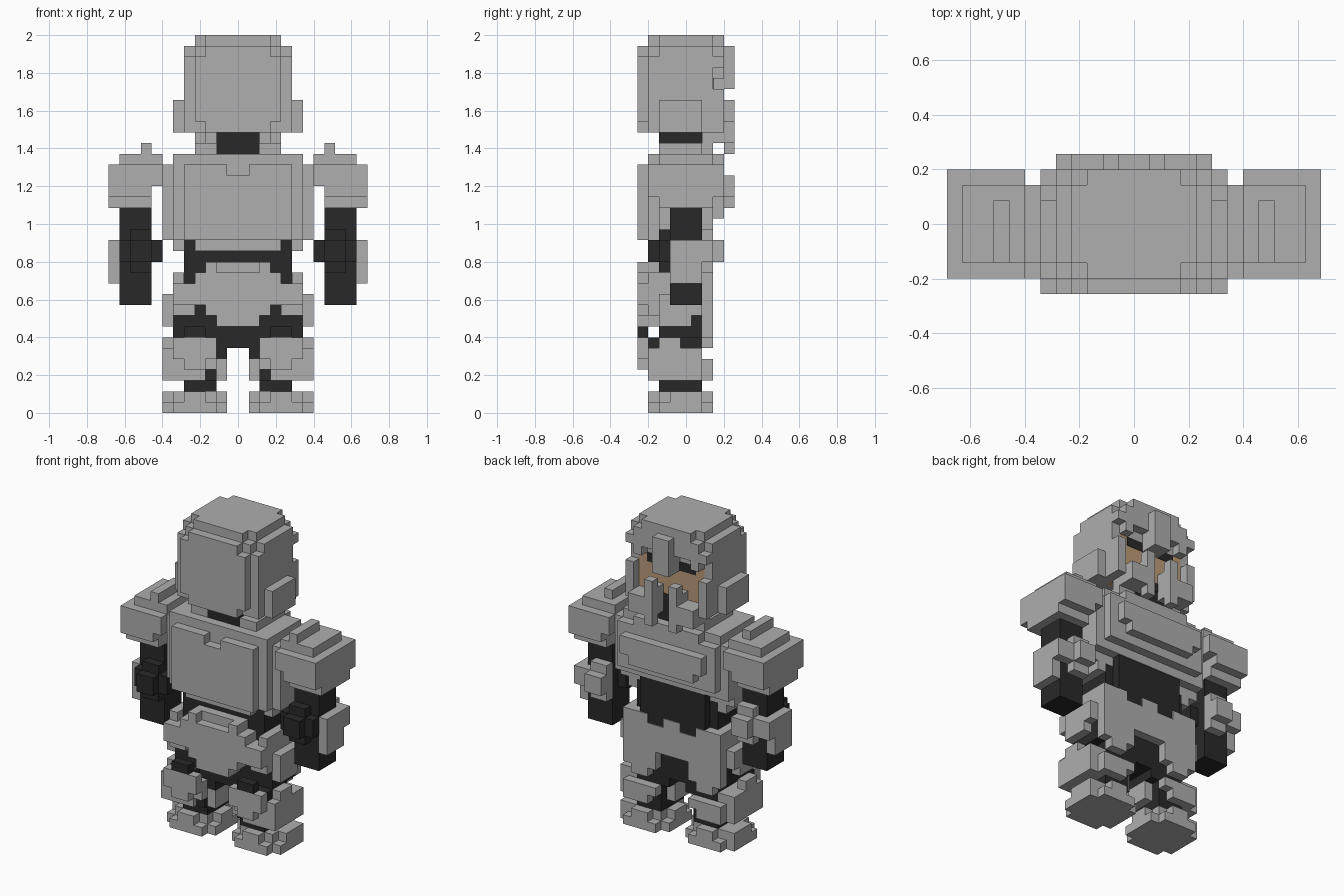
import bpy, bmesh
from mathutils import Vector

cube = bpy.data.objects.get("Cube")
if cube:
    bpy.data.objects.remove(cube)

V = 2 / 35  # size of one block


def material(name, col):
    m = bpy.data.materials.new(name)
    m.use_nodes = True
    m.diffuse_color = (*col, 1)
    m.node_tree.nodes["Principled BSDF"].inputs["Base Color"].default_value = (*col, 1)
    return m


STEEL = material("steel grey", (0.425, 0.425, 0.425))
DARK = material("dark cloth", (0.022, 0.022, 0.022))
SKIN = material("skin tan", (0.50, 0.335, 0.19))


def part(name, mat, boxes, mirror=False, sign=1):
    """Boxes are (x0, x1, y0, y1, z0, z1) in blocks; y counts from the front."""
    bm = bmesh.new()
    for s in ((1, -1) if mirror else (sign,)):
        for x0, x1, y0, y1, z0, z1 in boxes:
            xa, xb = sorted((x0 * s, x1 * s))
            lo = Vector((xa, y0 - 4.5, z0)) * V
            hi = Vector((xb, y1 - 4.5, z1)) * V
            verts = bmesh.ops.create_cube(bm, size=1)["verts"]
            for v in verts:
                v.co = Vector([(lo[i] + hi[i]) / 2 + v.co[i] * (hi[i] - lo[i]) for i in range(3)])
    me = bpy.data.meshes.new(name)
    bm.to_mesh(me)
    bm.free()
    me.materials.append(mat)
    ob = bpy.data.objects.new(name, me)
    bpy.context.collection.objects.link(ob)
    return ob


def pair(name, mat, boxes):
    part("left_" + name, mat, boxes)
    part("right_" + name, mat, boxes, sign=-1)


# Helmet: stepped dome, side walls and brow
part("helmet", STEEL, [
    (-4, 4, 2, 7, 34, 35), (-3, 3, 1, 8, 34, 35),
    (-4, 4, 1, 8, 32, 34), (-5, 5, 2, 7, 31, 34),
    (-4, 4, 0, 1, 27, 33), (-3, 3, 0, 1, 26, 34),
    (-5, 5, 1, 5, 26, 33), (-5, 5, 7, 8, 32, 33)])
pair("helmet_side", STEEL, [
    (4, 5, 1, 7, 26, 33), (5, 6, 2, 6, 26, 29), (3, 4, 7, 8, 31, 32),
    (2, 4, 7, 8, 25, 27), (4, 5, 6, 8, 26, 30), (3, 4, 6, 7, 25, 26)])
part("nose_guard", STEEL, [(-1, 1, 7, 9, 30, 34)])
pair("cheek_bar", STEEL, [(1, 2, 8, 9, 24, 29), (1, 2, 7, 8, 25, 28), (2, 4, 8, 9, 25, 27)])

# Face set back inside the helmet
part("face", SKIN, [(-4, 4, 5, 7, 26, 32)])
pair("eye", DARK, [(1, 3, 6.9, 7.05, 30, 31)])
part("mouth", DARK, [(-1, 1, 6.9, 7.05, 26, 27)])
part("neck", DARK, [(-2, 2, 2, 7, 24, 26)])

# Breastplate and backplate
part("torso", STEEL, [
    (-6, 6, 1, 7, 17, 24), (-6, 6, 1, 6, 16, 17), (-4, 4, 1, 2, 15, 16),
    (-7, 7, 2, 7, 17, 23), (-7, 7, 2, 6, 16, 17),
    (-6, 6, 7, 8, 18, 23), (-4, 4, 7, 8, 23, 24)])
part("torso_rim", STEEL, [(5, 6, 2, 6, 15, 16)], mirror=True)
part("chest_plate", STEEL, [(-5, 5, 0, 1, 16, 22)])
part("chest_plate_top", STEEL, [(1, 5, 0, 1, 22, 23)], mirror=True)
part("back_plate", STEEL, [(-5, 5, 8, 9, 20, 22), (-4, 4, 8, 9, 19, 20)])
part("collar", STEEL, [(2, 4, 2, 7, 24, 25)], mirror=True)

# Shoulders and arms
pair("shoulder", STEEL, [
    (7, 12, 1, 8, 21, 23), (8, 12, 1, 8, 20, 21), (8, 11, 2, 7, 19, 20),
    (11, 12, 2, 7, 19, 20), (7, 11, 2, 7, 23, 24), (8, 9, 2, 6, 24, 25)])
pair("shoulder_joint", STEEL, [(6, 7, 3, 6, 21, 23)])
pair("arm", DARK, [(8, 11, 3, 6, 10, 19)])
pair("elbow_wrap", DARK, [(8, 11, 2, 3, 14, 16), (8, 10, 2, 3, 13, 17),
                          (8, 10, 1, 2, 14, 16), (7, 8, 2, 5, 14, 16)])
pair("bracer", STEEL, [(11, 12, 3, 6, 12, 16), (8, 10, 6, 7, 13, 17), (8, 11, 6, 7, 14, 16),
                       (8, 10, 7, 8, 14, 16), (11, 12, 6, 7, 14, 16)])

# Waist and hips
part("waist", DARK, [(-5, 5, 2, 6, 12, 16), (-4, 4, 6, 6.9, 12, 17)])
part("hips", DARK, [(-6, 6, 2, 6, 7, 9), (-5, 5, 2, 6, 9, 12), (-2, 2, 2, 6, 6, 7)])
part("crotch_side", DARK, [(1, 2, 2, 6, 5, 6)], mirror=True)
part("front_skirt", STEEL, [
    (-3, 3, 0, 2, 12, 13), (-2, 2, 1, 2, 13, 14), (-4, 4, 0, 2, 10, 12),
    (-3, 3, 0, 2, 9, 10), (-2, 2, 0, 2, 8, 9)])
part("front_skirt_peak", STEEL, [(2, 3, 0, 2, 13, 14), (3, 4, 0, 2, 12, 13)], mirror=True)
pair("side_skirt", STEEL, [
    (4, 6, 0, 3, 10, 12), (5, 6, 1, 6, 9, 13), (6, 7, 2, 6, 9, 11),
    (6, 7, 2, 5, 8, 9), (4, 5, 1, 2, 9, 11)])
part("rear_skirt", STEEL, [
    (-6, 6, 6, 7, 10, 12), (-1, 1, 6, 7, 12, 13), (-2, 2, 6, 7, 9, 10)])
pair("rear_skirt_flap", STEEL, [(2, 6, 6, 7, 7, 10), (3, 5, 6, 7, 6, 7), (3, 6, 6, 7, 12, 13)])

# Legs, knee guards and boots
pair("leg", DARK, [(2, 5, 2, 6, 2, 8), (2, 3, 1.5, 2, 3, 4), (3, 5, 0, 1, 7, 8), (3, 6, 1, 2, 6, 7)])
pair("knee_guard", STEEL, [
    (2, 6, 0, 1, 5, 7), (3, 5, 0, 1, 4, 5), (2, 6, 1, 2, 4, 6), (3, 6, 1, 3, 3, 4),
    (6, 7, 1, 4, 3, 6), (6, 7, 2, 4, 6, 7), (5, 7, 2, 6, 3, 6), (1, 2, 2, 5, 3, 5)])
pair("calf_guard", STEEL, [(2, 6, 6, 7, 4, 5), (3, 5, 6, 7, 3, 4), (5, 6, 5, 7, 3, 5)])
pair("boot", STEEL, [
    (1, 7, 2, 6, 0, 1), (2, 6, 1, 7, 0, 1), (2, 6, 2, 6, 1, 2), (6, 7, 3, 6, 1, 2),
    (3, 5, 1, 2, 1, 2), (3, 5, 6, 7, 1, 2), (1, 2, 3, 5, 1, 2)])
